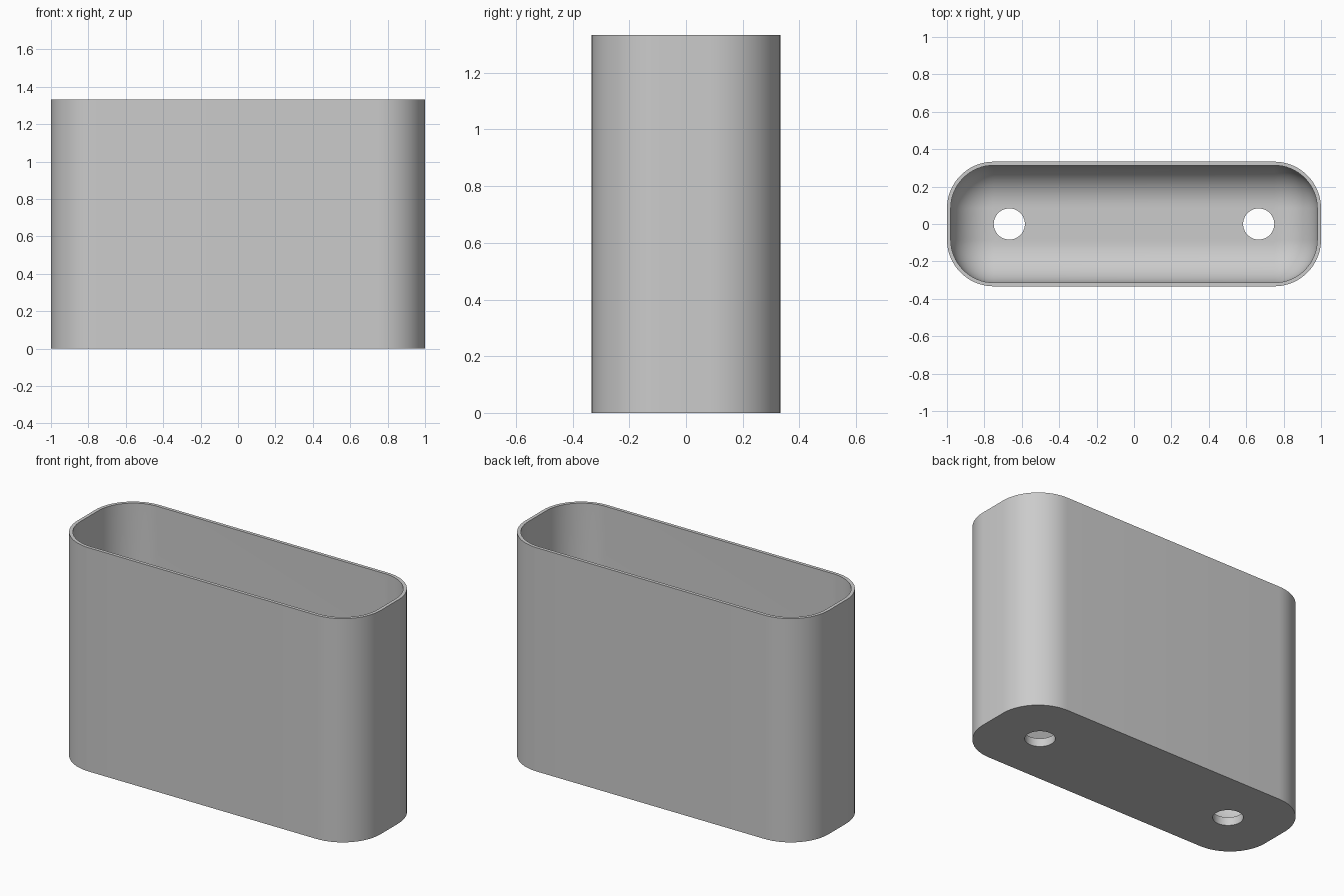
import bpy, bmesh, math

cube = bpy.data.objects.get("Cube")
if cube:
    bpy.data.objects.remove(cube)

HALF_X, HALF_Y, HEIGHT = 1.0, 1 / 3, 4 / 3
CORNER, WALL, FLOOR, FILLET = 0.25, 0.02, 0.05, 0.22
HOLE_X, HOLE_R = 2 / 3, 1 / 12
CORNER_STEPS, FILLET_STEPS, HOLE_STEPS = 16, 14, 40

bm = bmesh.new()


def close_loop(points, z):
    verts = [bm.verts.new((x, y, z)) for x, y in points]
    edges = [bm.edges.new((v, verts[i - 1])) for i, v in enumerate(verts)]
    return verts, edges


def rounded_ring(inset, z):
    """Rounded rectangle, moved inwards by inset."""
    points = []
    for quarter, (sx, sy) in enumerate([(1, 1), (-1, 1), (-1, -1), (1, -1)]):
        for i in range(CORNER_STEPS + 1):
            a = (quarter + i / CORNER_STEPS) * math.pi / 2
            r = CORNER - inset
            points.append((sx * (HALF_X - CORNER) + r * math.cos(a),
                           sy * (HALF_Y - CORNER) + r * math.sin(a)))
    return close_loop(points, z)


def hole_ring(cx, z):
    angles = [math.tau * i / HOLE_STEPS for i in range(HOLE_STEPS)]
    return close_loop([(cx + HOLE_R * math.cos(a), HOLE_R * math.sin(a)) for a in angles], z)


def join(a, b):
    for i in range(len(a)):
        bm.faces.new((a[i - 1], a[i], b[i], b[i - 1]))


# Outer wall, rim, inner wall and the rounded inside bottom edge
profile = [(0, 0), (0, HEIGHT), (WALL, HEIGHT)]
for i in range(FILLET_STEPS + 1):
    a = i / FILLET_STEPS * math.pi / 2
    profile.append((WALL + FILLET * (1 - math.cos(a)), FLOOR + FILLET * (1 - math.sin(a))))
rings = [rounded_ring(inset, z) for inset, z in profile]
for (lower, _), (upper, _) in zip(rings, rings[1:]):
    join(lower, upper)

# Drain holes through the floor
under_edges, floor_edges = list(rings[0][1]), list(rings[-1][1])
for cx in (-HOLE_X, HOLE_X):
    low, low_edges = hole_ring(cx, 0)
    high, high_edges = hole_ring(cx, FLOOR)
    join(low, high)
    under_edges += low_edges
    floor_edges += high_edges

# Underside and inside floor, left open at the holes
bmesh.ops.triangle_fill(bm, edges=under_edges, use_beauty=True, normal=(0, 0, -1))
bmesh.ops.triangle_fill(bm, edges=floor_edges, use_beauty=True, normal=(0, 0, 1))
bmesh.ops.recalc_face_normals(bm, faces=bm.faces[:])

mesh = bpy.data.meshes.new("planter_box")
bm.to_mesh(mesh)
bm.free()
planter = bpy.data.objects.new("planter_box", mesh)
bpy.context.collection.objects.link(planter)

# Plain grey finish
grey = bpy.data.materials.new("light_grey")
grey.use_nodes = True
grey.diffuse_color = (0.6, 0.6, 0.6, 1)
grey.node_tree.nodes["Principled BSDF"].inputs["Base Color"].default_value = grey.diffuse_color
mesh.materials.append(grey)

bpy.ops.object.select_all(action="DESELECT")
planter.select_set(True)
bpy.context.view_layer.objects.active = planter
bpy.ops.object.shade_smooth_by_angle(angle=math.radians(30))
